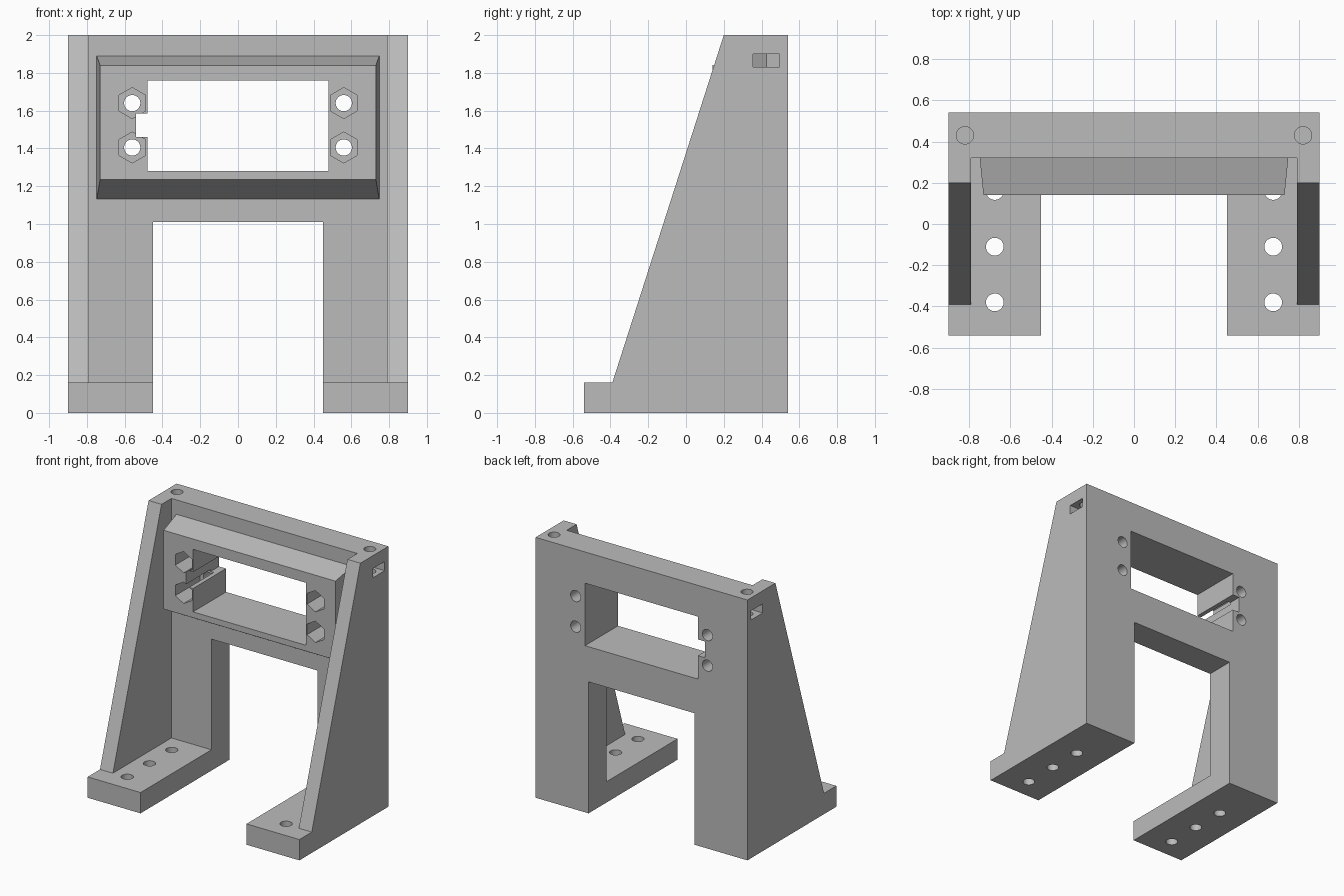
import bpy, bmesh, math
from mathutils import Vector

if "Cube" in bpy.data.objects:
    bpy.data.objects.remove(bpy.data.objects["Cube"], do_unlink=True)

grey = bpy.data.materials.new("grey plastic")
grey.use_nodes = True
colour = (0.5, 0.5, 0.5, 1)
grey.diffuse_color = colour
grey.node_tree.nodes["Principled BSDF"].inputs["Base Color"].default_value = colour


def solid(name, start, end):
    """Closed solid between two matching rings of points."""
    bm = bmesh.new()
    a = [bm.verts.new(p) for p in start]
    b = [bm.verts.new(p) for p in end]
    bm.faces.new(a)
    bm.faces.new(b)
    for i in range(len(a)):
        j = (i + 1) % len(a)
        bm.faces.new((a[i], a[j], b[j], b[i]))
    bmesh.ops.recalc_face_normals(bm, faces=bm.faces)
    mesh = bpy.data.meshes.new(name)
    bm.to_mesh(mesh)
    bm.free()
    mesh.materials.append(grey)
    ob = bpy.data.objects.new(name, mesh)
    bpy.context.collection.objects.link(ob)
    return ob


def prism(name, profile, axis, lo, hi):
    """Extrude a 2D profile along an axis."""
    def ring(t):
        return [Vector(p[:axis] + (t,) + p[axis:]) for p in profile]
    return solid(name, ring(lo), ring(hi))


def box(name, x, y, z):
    return prism(name, rect(x, y), 2, *z)


def rect(u, v):
    return [(u[0], v[0]), (u[1], v[0]), (u[1], v[1]), (u[0], v[1])]


def polygon(u, v, radius, sides, turn=0):
    angles = [turn + math.tau * i / sides for i in range(sides)]
    return [(u + radius * math.cos(a), v + radius * math.sin(a)) for a in angles]


def combine(target, tool, operation):
    mod = target.modifiers.new(tool.name, "BOOLEAN")
    mod.operation = operation
    mod.solver = "EXACT"
    mod.object = tool
    bpy.context.view_layer.objects.active = target
    bpy.ops.object.modifier_apply(modifier=mod.name)
    bpy.data.objects.remove(tool, do_unlink=True)


# Upright frame with the leg opening
frame = prism("bracket_body", [(-.9, 0), (-.45, 0), (-.45, 1.01), (.45, 1.01),
                               (.45, 0), (.9, 0), (.9, 2), (-.9, 2)], 1, .32, .54)

# Feet and sloping side walls
wall = [(-.54, 0), (.54, 0), (.54, 2), (.2, 2), (-.39, .16), (-.54, .16)]
for s in (-1, 1):
    combine(frame, box("foot", sorted((s * .45, s * .9)), (-.54, .54), (0, .16)), "UNION")
    combine(frame, prism("side_wall", wall, 0, *sorted((s * .79, s * .9))), "UNION")

# Tapered housing around the window
base = [(x, .34, z) for x, z in rect((-.75, .75), (1.12, 1.895))]
face = [(x, .14, z) for x, z in rect((-.73, .73), (1.235, 1.84))]
combine(frame, solid("housing", base, face), "UNION")

# Window with a cable notch
window = [(-.48, 1.28), (.48, 1.28), (.48, 1.76), (-.48, 1.76),
          (-.48, 1.585), (-.54, 1.585), (-.54, 1.46), (-.48, 1.46)]
combine(frame, prism("window_cutter", window, 1, 0, .7), "DIFFERENCE")

for s in (-1, 1):
    # Bolt holes with deep hexagonal nut pockets
    for z in (1.405, 1.64):
        combine(frame, prism("bolt_cutter", polygon(s * .56, z, .043, 32), 1, 0, .7), "DIFFERENCE")
        pocket = polygon(s * .56, z, .082, 6, math.pi / 6)
        combine(frame, prism("pocket_cutter", pocket, 1, 0, .44), "DIFFERENCE")
    # Mounting holes through the feet
    for y in (-.38, -.11, .16):
        hole = polygon(s * .675, y, .043, 32)
        combine(frame, prism("foot_hole_cutter", hole, 2, -.1, .25), "DIFFERENCE")
    # Screw hole from the top and nut slot from the side
    hole = polygon(s * .82, .43, .042, 32)
    combine(frame, prism("screw_cutter", hole, 2, 1.72, 2.1), "DIFFERENCE")
    slot = [(s * x, y) for x, y in ((1, .355), (1, .495), (.78, .495), (.74, .425), (.78, .355))]
    combine(frame, prism("slot_cutter", slot, 2, 1.83, 1.9), "DIFFERENCE")

# Smooth the hole walls, keep the edges sharp
bpy.ops.object.select_all(action="DESELECT")
frame.select_set(True)
bpy.context.view_layer.objects.active = frame
bpy.ops.object.shade_smooth_by_angle(angle=math.radians(25))
